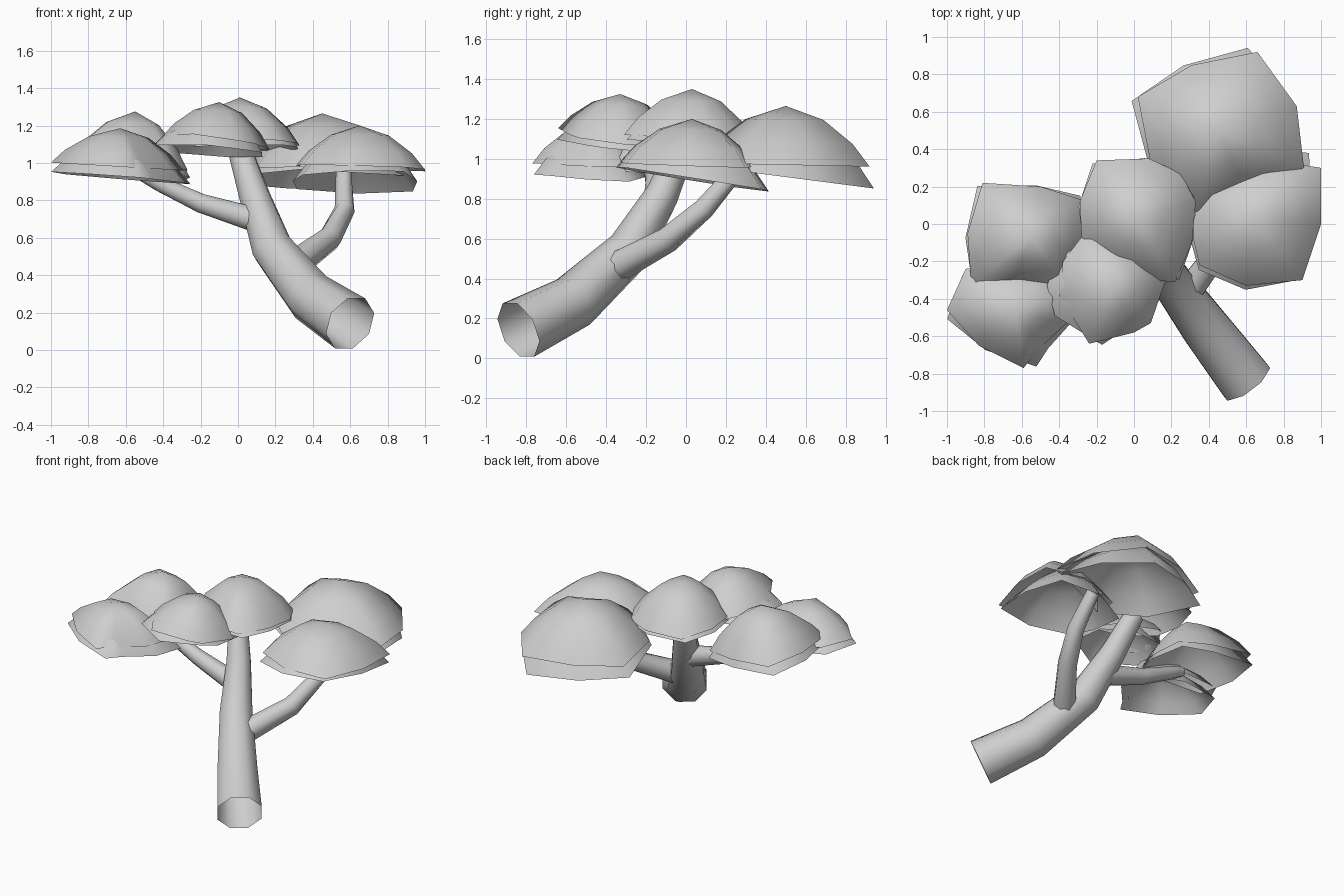
import bpy
import bmesh
from math import atan2, cos, sin, pi, radians
from mathutils import Vector, Matrix

cube = bpy.data.objects.get("Cube")
if cube:
    bpy.data.objects.remove(cube, do_unlink=True)

# One plain grey for the whole tree
grey = bpy.data.materials.new("plain_grey")
grey.use_nodes = True
colour = (0.62, 0.62, 0.62, 1)
grey.diffuse_color = colour
for node in grey.node_tree.nodes:
    if node.type == "BSDF_PRINCIPLED":
        node.inputs["Base Color"].default_value = colour


def finish(bm, name):
    """Turn a bmesh into a smooth shaded, grey object."""
    mesh = bpy.data.meshes.new(name)
    for face in bm.faces:
        face.smooth = True
    bm.to_mesh(mesh)
    bm.free()
    mesh.materials.append(grey)
    obj = bpy.data.objects.new(name, mesh)
    bpy.context.collection.objects.link(obj)


def bridge(bm, lower, upper):
    """Join two rings of equal size with quads."""
    count = len(lower)
    for k in range(count):
        n = (k + 1) % count
        bm.faces.new((lower[k], lower[n], upper[n], upper[k]))


def limb(name, path, radii, sides=8):
    """Open tapering tube along a path."""
    points = [Vector(p) for p in path]
    bm = bmesh.new()
    rings = []
    for i, p in enumerate(points):
        ahead = points[min(i + 1, len(points) - 1)]
        behind = points[max(i - 1, 0)]
        axis = (ahead - behind).normalized()
        side = axis.cross(Vector((0, 0, 1))).normalized()
        up = side.cross(axis)
        ring = []
        for k in range(sides):
            a = -(k + 0.5) * 2 * pi / sides
            ring.append(bm.verts.new(p + (side * cos(a) + up * sin(a)) * radii[i]))
        rings.append(ring)
    for lower, upper in zip(rings, rings[1:]):
        bridge(bm, lower, upper)
    finish(bm, name)


# Rings of a dome: (share of the outline, share of the height)
DOME = ((1, 0), (0.8, 0.37), (0.45, 0.77))


def centre(outline):
    return sum((Vector(p) for p in outline), Vector((0, 0))) / len(outline)


def shell(name, outline, peak, rim, slope):
    """Hollow dome rising from a sloping rim to a peak."""
    mid = centre(outline)
    outline = sorted(outline, key=lambda p: atan2(p[1] - mid.y, p[0] - mid.x))
    bm = bmesh.new()
    rings = []
    for spread, height in DOME:
        ring = []
        for x, y in outline:
            z = rim + slope[0] * (x - mid.x) + slope[1] * (y - mid.y)
            spot = peak.lerp(Vector((x, y, z)), spread)
            spot.z = z + (peak.z - z) * height
            ring.append(bm.verts.new(spot))
        rings.append(ring)
    for lower, upper in zip(rings, rings[1:]):
        bridge(bm, lower, upper)
    top = bm.verts.new(peak)
    last = rings[-1]
    for k in range(len(last)):
        bm.faces.new((last[k], last[(k + 1) % len(last)], top))
    finish(bm, name)


def canopy(name, outline, peak, rim, slope, low_rim, low_slope,
           shift=(0, 0), grow=(1, 1), angle=4):
    """Upper leaf dome with a turned second dome beneath it."""
    peak = Vector(peak)
    shell(name + "_upper", outline, peak, rim, slope)
    mid = centre(outline)
    turn = Matrix.Rotation(radians(angle), 2)
    under = [tuple(turn @ ((Vector(p) - mid) * Vector(grow)) + mid + Vector(shift))
             for p in outline]
    shell(name + "_lower", under, peak - Vector((0, 0, 0.05)), low_rim, low_slope)


# Trunk and branches
limb("trunk",
     [(0.6, -0.84, 0.142), (0.39, -0.565, 0.282), (0.185, -0.285, 0.54),
      (0.09, -0.12, 0.82), (0, 0, 1.1)],
     [0.156, 0.14, 0.115, 0.085, 0.065])
limb("left_branch",
     [(0.3, -0.35, 0.455), (0.49, -0.09, 0.595), (0.57, 0.09, 0.75), (0.565, 0.26, 0.95)],
     [0.078, 0.065, 0.055, 0.045])
limb("right_branch",
     [(0.08, -0.18, 0.7), (-0.2, -0.16, 0.785), (-0.42, -0.16, 0.89), (-0.55, -0.18, 0.96)],
     [0.07, 0.055, 0.045, 0.035])

# Leaf canopies
canopy("back_canopy",
       [(0.02, 0.68), (0.31, 0.85), (0.66, 0.92), (0.87, 0.63),
        (0.91, 0.29), (0.6, 0.17), (0.34, 0.05), (0.1, 0.27)],
       (0.45, 0.5, 1.265), 0.97, (0, -0.02), 0.91, (0, -0.13), (-0.02, 0.01))
canopy("left_canopy",
       [(1, 0.3), (1, 0), (0.9, -0.3), (0.6, -0.33),
        (0.35, -0.22), (0.31, -0.05), (0.35, 0.2), (0.7, 0.35)],
       (0.65, 0.03, 1.2), 0.975, (-0.03, -0.03), 0.9, (0.02, -0.16),
       (-0.03, 0.02), (0.97, 1.12))
canopy("centre_canopy",
       [(-0.2, 0.34), (0.08, 0.35), (0.25, 0.27), (0.33, 0.12), (0.31, -0.1),
        (0.22, -0.31), (0.08, -0.3), (-0.12, -0.24), (-0.28, -0.07), (-0.29, 0.12)],
       (0.01, 0.03, 1.35), 1.105, (-0.02, -0.06), 1.08, (0, -0.05))
canopy("front_canopy",
       [(-0.4, -0.38), (-0.24, -0.64), (0, -0.58), (0.09, -0.53),
        (0.17, -0.3), (0.05, -0.1), (-0.25, -0.03), (-0.38, -0.2)],
       (-0.1, -0.33, 1.325), 1.11, (-0.12, -0.1), 1.065, (-0.06, -0.1),
       (-0.03, 0), (1.1, 0.92), 22)
canopy("right_back_canopy",
       [(-0.81, 0.22), (-0.5, 0.2), (-0.28, 0.13), (-0.27, -0.15),
        (-0.35, -0.35), (-0.65, -0.34), (-0.87, -0.33), (-0.89, -0.05)],
       (-0.55, -0.07, 1.275), 0.995, (-0.12, -0.04), 0.945, (-0.08, -0.06),
       (0, 0), (1.03, 1))
canopy("right_front_canopy",
       [(-1, -0.46), (-0.9, -0.24), (-0.6, -0.2), (-0.29, -0.33),
        (-0.36, -0.53), (-0.52, -0.68), (-0.59, -0.77), (-0.83, -0.65)],
       (-0.63, -0.47, 1.185), 0.98, (-0.06, 0), 0.92, (-0.08, -0.03),
       (0.03, 0), (1.08, 1), 7)
